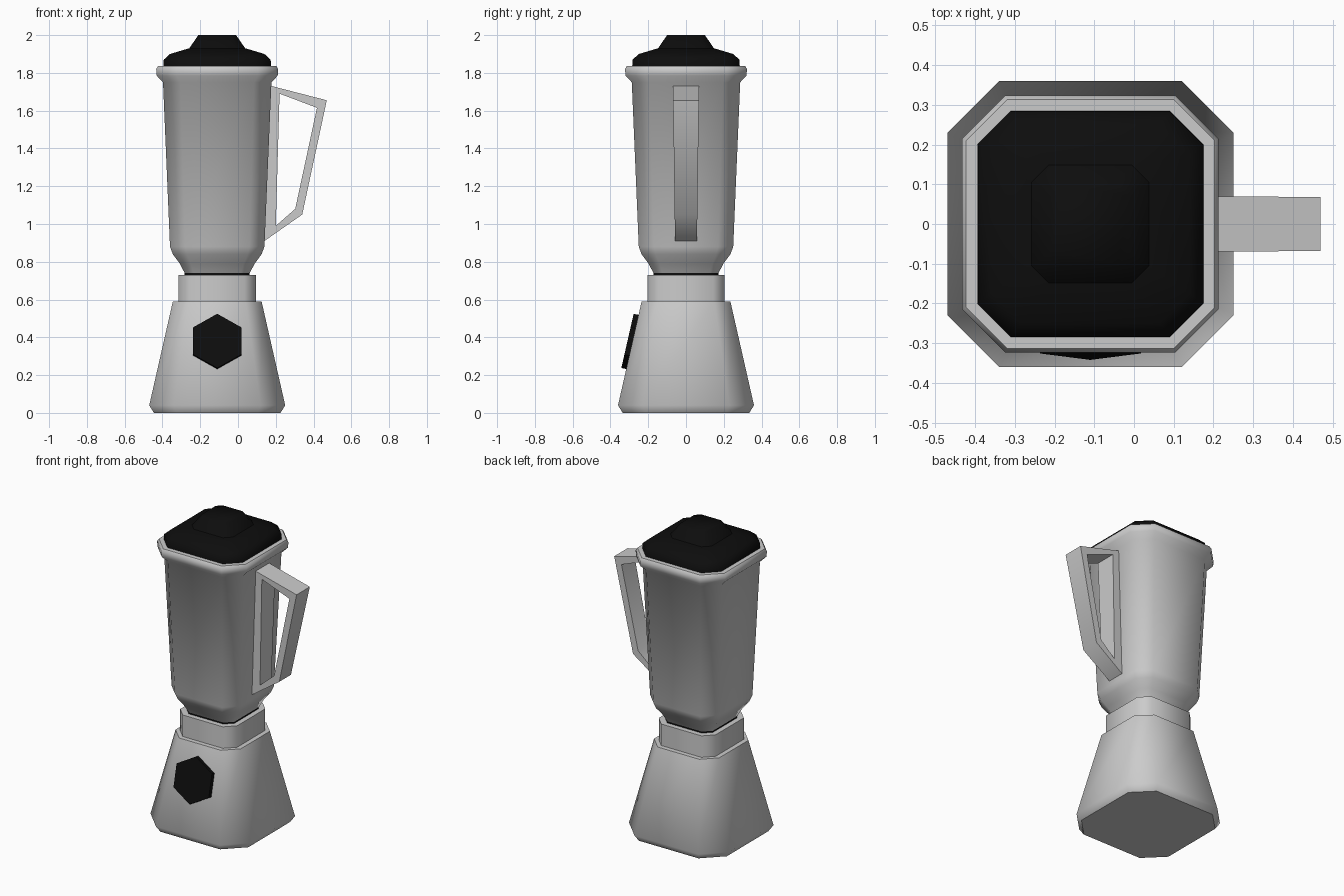
import bpy, bmesh, math
from mathutils import Matrix, Vector

if "Cube" in bpy.data.objects:
    bpy.data.objects.remove(bpy.data.objects["Cube"])

CX = -0.11  # vertical axis of the body

black = bpy.data.materials.new("black_plastic")
black.diffuse_color = (0.004, 0.004, 0.004, 1)
black.use_nodes = True
black.node_tree.nodes["Principled BSDF"].inputs["Base Color"].default_value = black.diffuse_color


def finish(name, bm, mat=None, angle=50):
    bmesh.ops.recalc_face_normals(bm, faces=bm.faces[:])
    me = bpy.data.meshes.new(name)
    bm.to_mesh(me)
    bm.free()
    ob = bpy.data.objects.new(name, me)
    bpy.context.collection.objects.link(ob)
    if mat:
        me.materials.append(mat)
    bpy.ops.object.select_all(action='DESELECT')
    ob.select_set(True)
    bpy.context.view_layer.objects.active = ob
    bpy.ops.object.shade_smooth_by_angle(angle=math.radians(angle))
    return ob


def loft(name, profile, mat=None):
    """Stack chamfered squares: (z, half width, half length of flat side)."""
    bm = bmesh.new()
    rings = []
    for z, h, f in profile:
        pts = [(h, -f), (h, f), (f, h), (-f, h), (-h, f), (-h, -f), (-f, -h), (f, -h)]
        rings.append([bm.verts.new((CX + x, y, z)) for x, y in pts])
    for a, b in zip(rings, rings[1:]):
        for i in range(8):
            j = (i + 1) % 8
            bm.faces.new((a[i], a[j], b[j], b[i]))
    bm.faces.new(rings[0])
    bm.faces.new(rings[-1])
    return finish(name, bm, mat)


# Motor housing and the collar that holds the jar
loft("motor_base", [(0, 0.335, 0.215), (0.04, 0.36, 0.23), (0.59, 0.235, 0.15)])
loft("collar", [(0.58, 0.205, 0.145), (0.73, 0.205, 0.145)])
loft("gasket", [(0.725, 0.172, 0.125), (0.742, 0.172, 0.125)], black)

# Jar with tapered foot and flared rim
loft("jar", [(0.74, 0.172, 0.125), (0.79, 0.198, 0.14), (0.84, 0.235, 0.16),
             (0.88, 0.25, 0.17), (1.75, 0.287, 0.195), (1.785, 0.32, 0.215),
             (1.82, 0.323, 0.215), (1.837, 0.313, 0.21), (1.837, 0.285, 0.2)])

# Lid with raised centre cap
loft("lid", [(1.83, 0.285, 0.2), (1.87, 0.283, 0.2), (1.9, 0.25, 0.175), (1.93, 0.15, 0.105)], black)
loft("lid_cap", [(1.92, 0.155, 0.11), (2.0, 0.1, 0.07)], black)

# Closed handle loop, slightly narrower at the bottom
outer = [(0.16, 1.735), (0.47, 1.655), (0.34, 1.05), (0.14, 0.91)]
inner = [(0.22, 1.69), (0.418, 1.615), (0.303, 1.08), (0.2, 0.99)]
bm = bmesh.new()


def handle_ring(pts, side):
    return [bm.verts.new((x, side * (0.058 + 0.011 * (z - 0.91) / 0.8), z)) for x, z in pts]


loops = [handle_ring(outer, -1), handle_ring(outer, 1), handle_ring(inner, 1), handle_ring(inner, -1)]
for k in range(4):
    a, b = loops[k], loops[(k + 1) % 4]
    for i in range(4):
        j = (i + 1) % 4
        bm.faces.new((a[i], a[j], b[j], b[i]))
finish("handle", bm)

# Hexagonal speed knob lying on the sloped front
bm = bmesh.new()
tilt = math.atan2(0.125, 0.55)
place = (Matrix.Translation((CX, -0.295, 0.378)) @ Matrix.Rotation(math.pi / 2 - tilt, 4, 'X')
         @ Matrix.Rotation(math.pi / 6, 4, 'Z'))
bmesh.ops.create_cone(bm, cap_ends=True, segments=6, radius1=0.147, radius2=0.147, depth=0.03)
# Point of the hexagon faces straight up the slope
top = max((v.co for v in bm.verts), key=lambda c: c.y)
if abs(top.x) < 1e-3:
    place = place @ Matrix.Rotation(math.pi / 6, 4, 'Z')
bmesh.ops.transform(bm, matrix=place, verts=bm.verts)
finish("speed_knob", bm, black, 30)
